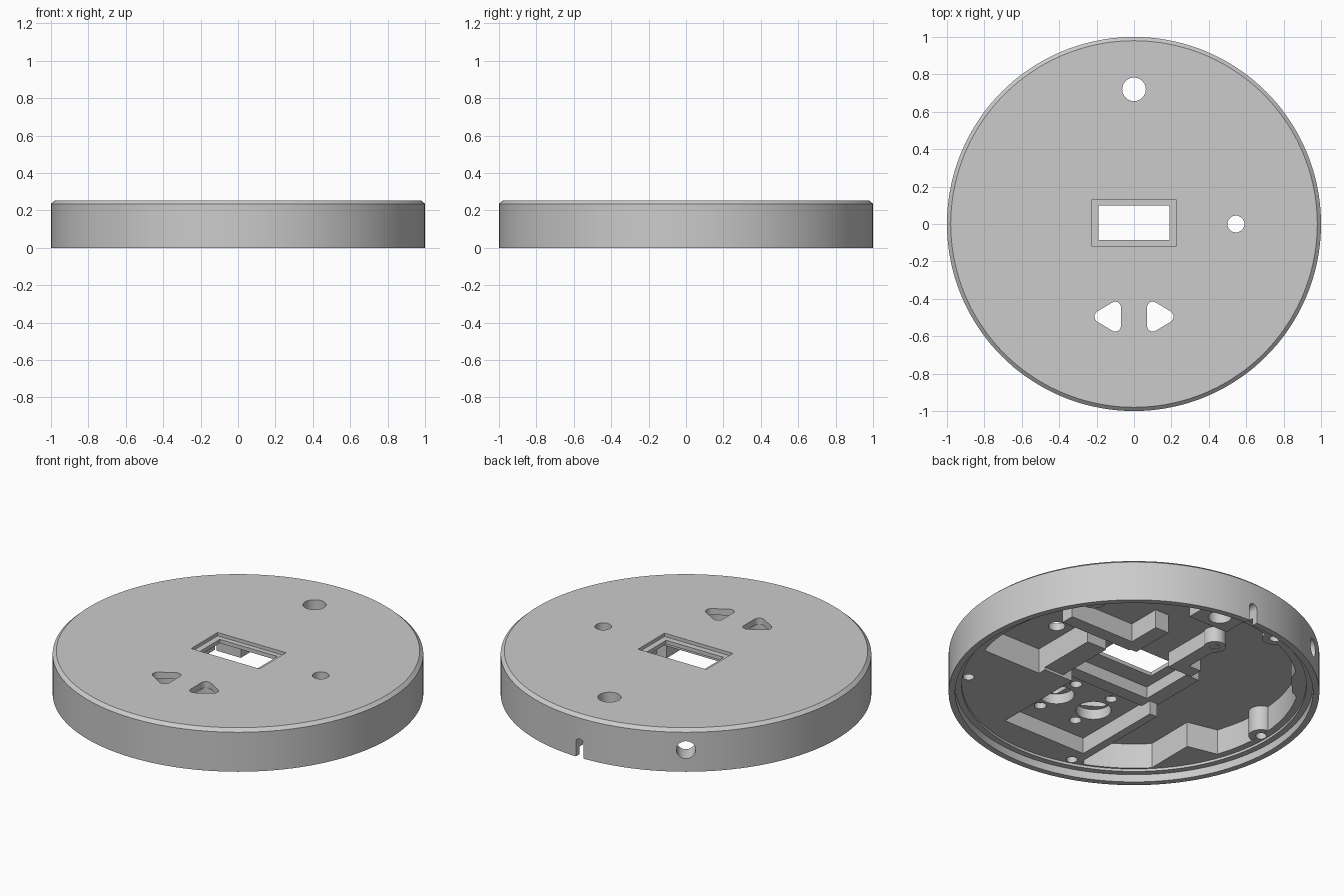
import bpy, bmesh, math
from mathutils import Matrix, Vector

old = bpy.data.objects.get("Cube")
if old:
    bpy.data.objects.remove(old, do_unlink=True)

grey = bpy.data.materials.new("light grey plastic")
grey.use_nodes = True
colour = (0.6, 0.6, 0.6, 1)
grey.diffuse_color = colour
grey.node_tree.nodes["Principled BSDF"].inputs["Base Color"].default_value = colour

TOP, CEILING, FLOOR = 0.253, 0.21, 0.06


def finish(name, bm):
    bmesh.ops.recalc_face_normals(bm, faces=bm.faces)
    mesh = bpy.data.meshes.new(name)
    bm.to_mesh(mesh)
    bm.free()
    obj = bpy.data.objects.new(name, mesh)
    bpy.context.collection.objects.link(obj)
    mesh.materials.append(grey)
    return obj


def loft(name, loops):
    # Closed solid through a stack of matching outlines
    bm = bmesh.new()
    rings = [[bm.verts.new(p) for p in loop] for loop in loops]
    n = len(rings[0])
    for a, b in zip(rings, rings[1:]):
        for i in range(n):
            j = (i + 1) % n
            bm.faces.new((a[i], a[j], b[j], b[i]))
    bm.faces.new(rings[0][::-1])
    bm.faces.new(rings[-1])
    return finish(name, bm)


def prism(name, points, z0, z1):
    return loft(name, [[(x, y, z) for x, y in points] for z in (z0, z1)])


def box(name, x0, x1, y0, y1, z0, z1):
    return prism(name, [(x0, y0), (x1, y0), (x1, y1), (x0, y1)], z0, z1)


def arc(cx, cy, r, a0, a1, n):
    return [(cx + r * math.cos(math.radians(a0 + (a1 - a0) * i / n)),
             cy + r * math.sin(math.radians(a0 + (a1 - a0) * i / n))) for i in range(n + 1)]


def disc(name, x, y, r, z0, z1):
    return prism(name, arc(x, y, r, 0, 360, 40)[:-1], z0, z1)


def radial(name, angle, z, r, d0, d1):
    # Cylinder lying along a radius of the case
    bm = bmesh.new()
    bmesh.ops.create_cone(bm, cap_ends=True, segments=40, radius1=r, radius2=r, depth=d1 - d0)
    a = math.radians(angle)
    out = Vector((math.cos(a), math.sin(a), 0))
    turn = out.to_track_quat('Z', 'Y').to_matrix().to_4x4()
    bm.transform(Matrix.Translation(out * (d0 + d1) / 2 + Vector((0, 0, z))) @ turn)
    return finish(name, bm)


def reach(mesh):
    return max((v.co.x for v in mesh.vertices), default=-9)


def cut(target, cutters):
    # Subtract each cutter; a cut that destroys the part is undone
    for c in cutters:
        c.hide_render = True
        before = target.data.copy()
        bpy.context.view_layer.objects.active = target
        mod = target.modifiers.new("cut", 'BOOLEAN')
        mod.operation = 'DIFFERENCE'
        mod.solver = 'EXACT'
        mod.object = c
        bpy.ops.object.modifier_apply(modifier=mod.name)
        if abs(reach(target.data) - reach(before)) > 0.01:
            target.data = before
        bpy.data.objects.remove(c, do_unlink=True)


# Round case body with lid lip underneath and chamfered top edge
profile = [(0.93, FLOOR), (0.93, 0.045), (0.965, 0.045), (0.965, 0),
           (1, 0), (1, 0.235), (0.98, TOP)]
case = loft("case_body", [[(x, y, z) for x, y in arc(0, 0, r, 0, 360, 144)[:-1]]
                          for r, z in profile])

# Deep inner cavity, bounded by the rim and the solid button side
cavity = ([(-0.33, -0.2), (-0.33, -0.84)] + arc(0, 0, 0.92, 247, 224, 8)
          + [(-0.66, -0.34), (-0.84, -0.3)] + arc(0, 0, 0.89, 198, 150, 10)
          + [(-0.72, 0.47), (-0.62, 0.58)] + arc(0, 0, 0.88, 132, -14, 40)
          + [(0.84, -0.25), (0.46, -0.25), (0.46, -0.2)])
cutters = [prism("cavity", cavity, 0.03, CEILING),
           box("button_pocket", -0.28, 0.27, -0.76, -0.19, 0.025, 0.155)]

# Display window with a shallow outer recess
cutters += [box("window", -0.19, 0.19, -0.085, 0.1, 0.1, 0.3),
            box("window_recess", -0.225, 0.225, -0.12, 0.13, 0.233, 0.31)]

# Small top holes
cutters += [disc("large_hole", 0, 0.72, 0.063, 0.03, 0.3),
            disc("small_hole", 0.545, 0, 0.045, 0.03, 0.3)]

# Rounded triangular button openings with round counterbores and fixing holes
for s in (-1, 1):
    tri = (arc(0.1, -0.545, 0.03, 180, 300, 8) + arc(0.178, -0.495, 0.033, 300, 420, 8)
           + arc(0.1, -0.445, 0.03, 60, 180, 8))
    cutters += [prism("button_hole", [(s * x, y) for x, y in tri], 0.1, 0.3),
                disc("button_bore", s * 0.13, -0.495, 0.095, 0.11, 0.215)]
    for y in (-0.34, -0.64):
        cutters.append(disc("fixing_hole", s * 0.123, y, 0.032, 0.12, 0.19))

# Side port and cable slot
cutters += [radial("port_recess", 125, 0.13, 0.08, 0.955, 1.1),
            radial("port_hole", 125, 0.13, 0.052, 0.75, 1.12),
            prism("slot", [(-0.026, -0.1), (0.026, -0.1)] + arc(0, 0.085, 0.026, 0, 180, 12),
                  0.8, 1.1)]
slot_turn = Matrix(((1, 0, 0, 0), (0, 0, 1, 0), (0, 1, 0, 0), (0, 0, 0, 1)))
cutters[-1].data.transform(slot_turn)
cutters[-1].data.flip_normals()
cut(case, cutters)

# Five lid screw bosses, evenly spaced around the rim
for i in range(5):
    a = math.radians(-36 + 72 * i)
    x, y = 0.895 * math.cos(a), 0.895 * math.sin(a)
    cut(case, [disc("screw_hole", x, y, 0.03, 0.02, 0.16)])
    boss = disc("screw_boss", x, y, 0.068, FLOOR + 0.002, 0.225)
    cut(boss, [disc("screw_hole", x, y, 0.03, 0.02, 0.16)])

# Ribs and brackets that hold the display
ribs = {"display_front_rib": (-0.34, 0.46, -0.27, -0.19, 0.14),
        "display_right_rib": (-0.34, -0.25, -0.25, 0.14, 0.14),
        "display_left_block": (0.33, 0.46, -0.26, 0.16, 0.075),
        "display_back_rib": (0.2, 0.67, 0.2, 0.28, 0.1),
        "back_bracket": (0.16, 0.25, 0.21, 0.48, 0.1),
        "corner_bracket": (-0.26, -0.1, 0.17, 0.25, 0.12),
        "corner_arm": (-0.18, -0.1, 0.2, 0.52, 0.12)}
for name, (x0, x1, y0, y1, z0) in ribs.items():
    box(name, x0, x1, y0, y1, z0, 0.225)

# Fixing post beside the bracket, and a pad around the large hole
post = disc("fixing_post", -0.15, 0.5, 0.06, 0.118, 0.225)
cut(post, [disc("post_hole", -0.15, 0.5, 0.028, 0.05, 0.2)])
pad = box("large_hole_pad", -0.13, 0.13, 0.62, 0.83, 0.15, 0.225)
cut(pad, [disc("pad_hole", 0, 0.72, 0.063, 0.1, 0.3)])

# Smooth round walls, crisp edges
for obj in bpy.context.scene.objects:
    if obj.type == 'MESH':
        bpy.ops.object.select_all(action='DESELECT')
        obj.select_set(True)
        bpy.context.view_layer.objects.active = obj
        bpy.ops.object.shade_smooth_by_angle(angle=math.radians(30))
